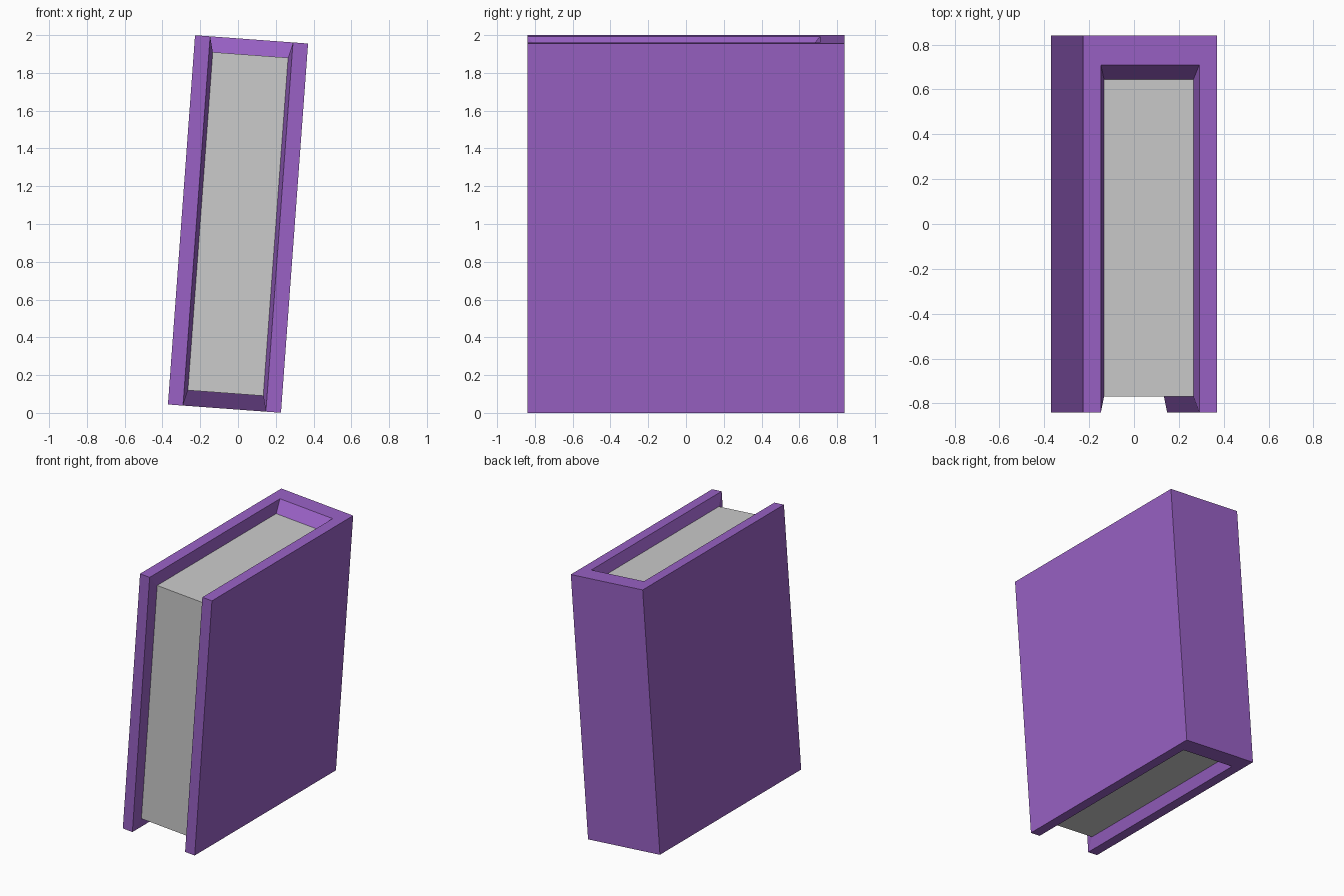
import bpy, bmesh, math

if "Cube" in bpy.data.objects:
    bpy.data.objects.remove(bpy.data.objects["Cube"])


def ring(x, y_front, y_back, z):
    """Loop running along the edges of both covers, joined at the spine."""
    side = [(y_back, -z), (y_front, -z), (y_front, z), (y_back, z)]
    return [(x, *p) for p in side] + [(-x, *p) for p in reversed(side)]


def make_object(name, bm, color=None):
    bmesh.ops.recalc_face_normals(bm, faces=bm.faces)
    mesh = bpy.data.meshes.new(name)
    bm.to_mesh(mesh)
    bm.free()
    obj = bpy.data.objects.new(name, mesh)
    bpy.context.collection.objects.link(obj)
    if color:
        mat = bpy.data.materials.new(name + "_color")
        mat.diffuse_color = color
        mat.use_nodes = True
        mat.node_tree.nodes["Principled BSDF"].inputs["Base Color"].default_value = mat.diffuse_color
        mesh.materials.append(mat)
    # the whole book leans to the right
    obj.rotation_euler.y = math.radians(4.2)
    obj.location.z = 1.0
    return obj


outer = ring(0.30, -0.84, 0.84, 0.98)
opening = ring(0.22, -0.84, 0.71, 0.98)
page_edge = ring(0.20, -0.77, 0.645, 0.8975)

# cover: two boards and spine, flat rim, then slanted inner walls
bm = bmesh.new()
loops = [[bm.verts.new(p) for p in r] for r in (outer, opening, page_edge)]
o = loops[0]
for board in (o[:4], o[4:], (o[0], o[3], o[4], o[7])):
    bm.faces.new(board)
for a, b in zip(loops, loops[1:]):
    for i in range(8):
        j = (i + 1) % 8
        bm.faces.new((a[i], a[j], b[j], b[i]))
make_object("cover", bm, (0.32, 0.12, 0.56, 1))

# pages: bottom, front and top faces of the recessed block
bm = bmesh.new()
v = [bm.verts.new(p) for p in page_edge]
for i in range(3):
    bm.faces.new((v[i], v[i + 1], v[6 - i], v[7 - i]))
pages = make_object("pages", bm)

# make the front of the page block face outwards
if pages.data.polygons[1].normal.y > 0:
    pages.data.flip_normals()
